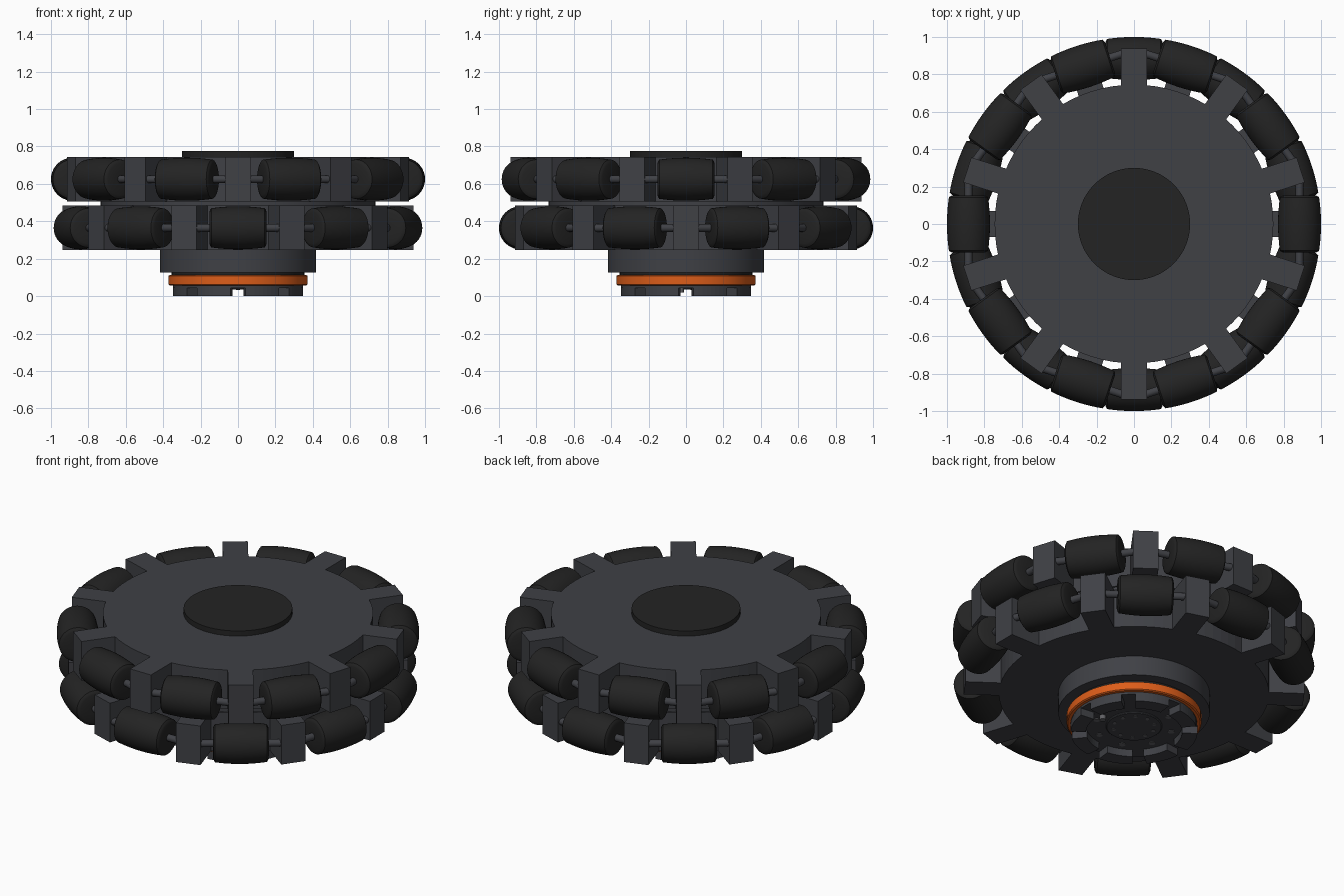
import bpy, bmesh
from math import sin, cos, pi, radians, asin, sqrt
from mathutils import Matrix, Vector

if "Cube" in bpy.data.objects:
    bpy.data.objects.remove(bpy.data.objects["Cube"])


def mat(name, rgb):
    m = bpy.data.materials.new(name)
    m.diffuse_color = (*rgb, 1)
    m.use_nodes = True
    m.node_tree.nodes["Principled BSDF"].inputs["Base Color"].default_value = m.diffuse_color
    return m


GREY = mat("dark_grey", (0.05, 0.052, 0.06))
BLACK = mat("rubber_black", (0.017, 0.017, 0.017))
ORANGE = mat("orange", (0.72, 0.11, 0.01))
STEEL = mat("steel", (0.12, 0.12, 0.13))


def link(name, mesh, m, smooth=False):
    ob = bpy.data.objects.new(name, mesh)
    bpy.context.collection.objects.link(ob)
    if not mesh.materials:
        mesh.materials.append(m)
    if smooth:
        bpy.ops.object.select_all(action='DESELECT')
        ob.select_set(True)
        bpy.context.view_layer.objects.active = ob
        bpy.ops.object.shade_smooth_by_angle(angle=radians(30))
    return ob


def finish(name, bm, m, smooth=False):
    bmesh.ops.recalc_face_normals(bm, faces=bm.faces)
    mesh = bpy.data.meshes.new(name)
    bm.to_mesh(mesh)
    bm.free()
    return link(name, mesh, m, smooth)


def lathe(name, profile, m, seg=64):
    """Spin (radius, z) points around z; both ends are capped."""
    bm = bmesh.new()
    rings = [[bm.verts.new((r * cos(2 * pi * i / seg), r * sin(2 * pi * i / seg), z))
              for i in range(seg)] for r, z in profile]
    for a, b in zip(rings, rings[1:]):
        for i in range(seg):
            j = (i + 1) % seg
            bm.faces.new((a[i], a[j], b[j], b[i]))
    bm.faces.new(rings[0])
    bm.faces.new(rings[-1])
    return finish(name, bm, m, True)


def prism(name, outlines, z0, z1, m):
    """Extrude flat xy outlines from z0 to z1."""
    bm = bmesh.new()
    for pts in outlines:
        f = bm.faces.new([bm.verts.new((x, y, z0)) for x, y in pts])
        up = bmesh.ops.extrude_face_region(bm, geom=[f])
        bmesh.ops.translate(bm, vec=(0, 0, z1 - z0),
                            verts=[v for v in up["geom"] if isinstance(v, bmesh.types.BMVert)])
    return finish(name, bm, m)


def polar(r, a):
    return (r * cos(a), r * sin(a))


N, STEP = 10, 2 * pi / 10
DISC_R, SPOKE_R, HALF_W = 0.745, 0.94, 0.07
AXLE_R, ROLL_R, ROLL_L = 0.885, 0.115, 0.153

# Spoked wheel outline: disc arcs joined by rectangular arms
def wheel_outline(phase):
    base = asin(HALF_W / DISC_R)
    tip_a, tip_r = asin(HALF_W / SPOKE_R), SPOKE_R
    pts = []
    for k in range(N):
        a = phase + k * STEP
        pts += [polar(DISC_R, a - base), polar(tip_r, a - tip_a),
                polar(tip_r, a + tip_a), polar(DISC_R, a + base)]
        pts += [polar(DISC_R, a + base + (STEP - 2 * base) * i / 6) for i in range(1, 6)]
    return pts


# Barrel roller that follows the unit wheel circle, with softened ends
prof = [(0.03, -ROLL_L), (0.085, -ROLL_L), (0.096, -ROLL_L + 0.004)]
for i in range(9):
    t = (i / 4 - 1) * (ROLL_L - 0.010)
    prof.append((sqrt(1 - t * t) - AXLE_R, t))
prof += [(r, -z) for r, z in reversed(prof[:3])]
roller = lathe("roller", prof, BLACK, 40)
axle = lathe("axle", [(0.021, -0.222), (0.021, 0.222)], GREY, 16)
roller_mesh, axle_mesh = roller.data, axle.data
for ob in (roller, axle):
    bpy.data.objects.remove(ob)

# Two rows, staggered by half a step
for row, z, phase in (("upper", 0.625, radians(18)), ("lower", 0.365, 0)):
    prism(row + "_wheel_frame", [wheel_outline(phase)], z - 0.119, z + 0.119, GREY)
    for k in range(N):
        a = phase + (k + 0.5) * STEP
        m = (Matrix.Translation(Vector((*polar(AXLE_R, a), z)))
             @ Matrix.Rotation(a, 4, 'Z') @ Matrix.Rotation(pi / 2, 4, 'X'))
        link(f"{row}_roller_{k}", roller_mesh, BLACK).matrix_world = m
        link(f"{row}_axle_{k}", axle_mesh, GREY).matrix_world = m

# Spacer between rows, top cap and hub
lathe("row_spacer", [(0.735, 0.48), (0.735, 0.51)], GREY)
lathe("top_cap", [(0.30, 0.74), (0.30, 0.775)], BLACK)
lathe("hub", [(0.418, 0.127), (0.418, 0.25)], GREY)

# Motor body under the hub
lathe("motor_collar", [(0.355, 0.105), (0.355, 0.13)], BLACK)
lathe("motor_ring", [(0.365, 0.058), (0.372, 0.063), (0.372, 0.108), (0.365, 0.112)], ORANGE)
lathe("motor_plate", [(0.348, 0.044), (0.348, 0.062)], GREY)
lathe("output_flange", [(0.15, 0.036), (0.155, 0.040), (0.155, 0.05)], GREY)

# Eight raised feet around the motor plate
feet = []
for k in range(8):
    mid = radians(22.5 + 45 * k)
    arc = [mid + radians(16) * (i / 4 - 1) for i in range(9)]
    feet.append([polar(0.35, a) for a in arc] + [polar(0.265, a) for a in reversed(arc)])
prism("motor_feet", feet, 0.0, 0.05, GREY)

# Screw rings and connector peg
for name, n, r, size, z in (("flange_screw", 10, 0.115, 0.011, 0.033),
                            ("plate_screw", 8, 0.215, 0.018, 0.040)):
    for k in range(n):
        ob = lathe(f"{name}_{k}", [(size, z), (size, 0.05)], STEEL, 12)
        ob.location = (*polar(r, 2 * pi * (k + 0.5) / n), 0)
peg = lathe("connector_peg", [(0.018, 0.018), (0.018, 0.05)], STEEL, 16)
peg.location = (0.2, -0.03, 0)
